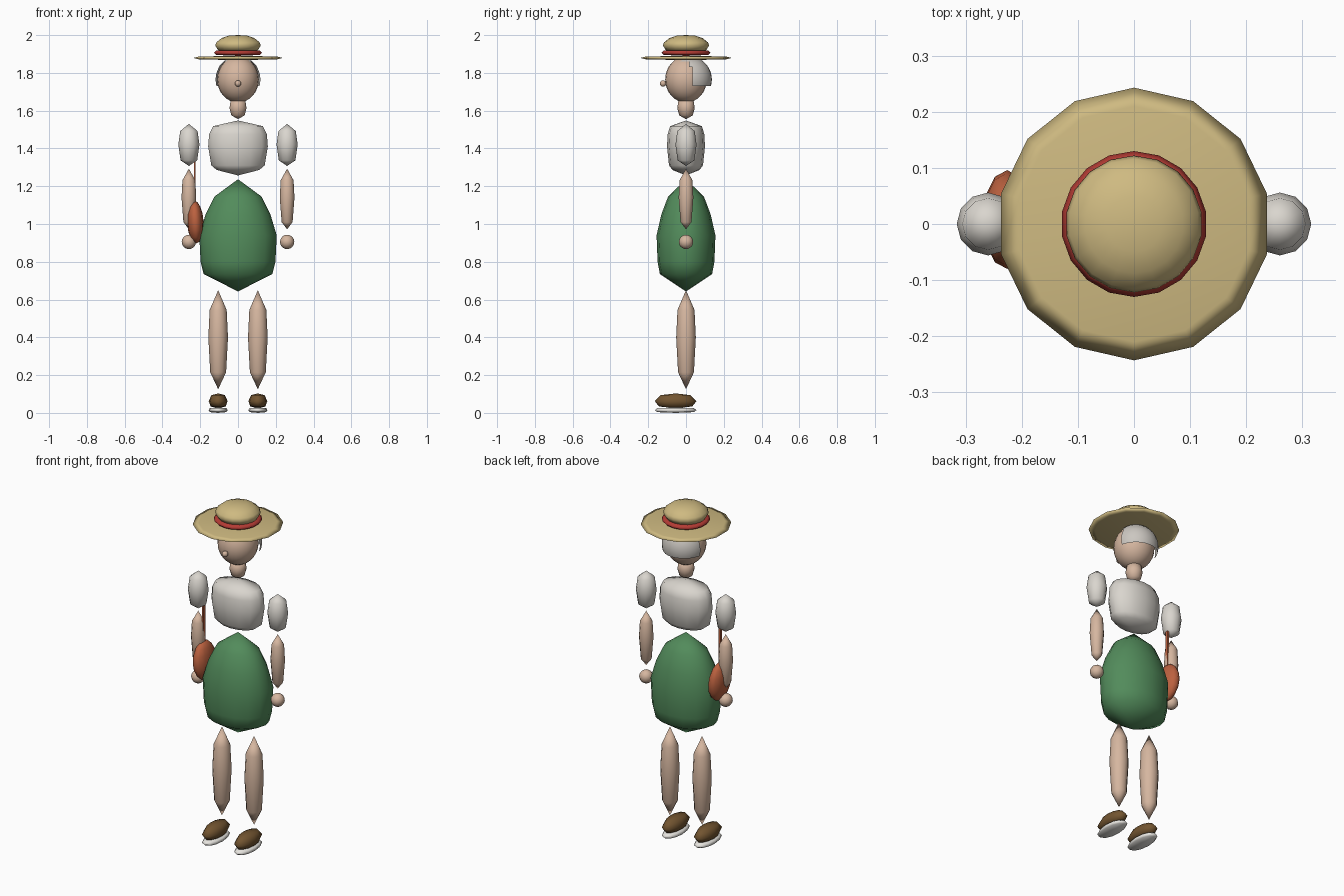
import bpy, bmesh, math
from mathutils import Matrix

if "Cube" in bpy.data.objects:
    bpy.data.objects.remove(bpy.data.objects["Cube"])


def mat(name, r, g, b):
    m = bpy.data.materials.new(name)
    m.diffuse_color = (r, g, b, 1)
    m.use_nodes = True
    m.node_tree.nodes["Principled BSDF"].inputs["Base Color"].default_value = m.diffuse_color
    return m


SKIN = mat("skin", .67, .47, .35)
SHIRT = mat("shirt white", .70, .67, .62)
GREEN = mat("skirt green", .085, .26, .105)
STRAW = mat("straw", .62, .49, .22)
RED = mat("ribbon red", .46, .045, .035)
BAG = mat("bag orange", .50, .12, .05)
SHOE = mat("shoe brown", .17, .09, .03)
SOLE = mat("sole white", .80, .78, .74)
HAIR = mat("hair grey", .60, .57, .53)


def finish(name, bm, material):
    bmesh.ops.recalc_face_normals(bm, faces=bm.faces)
    for f in bm.faces:
        f.smooth = True
    me = bpy.data.meshes.new(name)
    bm.to_mesh(me)
    bm.free()
    me.materials.append(material)
    ob = bpy.data.objects.new(name, me)
    bpy.context.collection.objects.link(ob)
    return ob


def lathe(name, profile, material, x=0, sides=14, depth=1.0, y=0):
    """Turn a (radius, z) profile; depth squashes it in y."""
    bm = bmesh.new()
    rings = []
    for r, z in profile:
        if r == 0:
            rings.append([bm.verts.new((x, y, z))] * sides)
            continue
        ring = []
        for i in range(sides):
            a = math.pi / 2 + 2 * math.pi * i / sides
            ring.append(bm.verts.new((x + r * math.cos(a), y + r * depth * math.sin(a), z)))
        rings.append(ring)
    for lo, hi in zip(rings, rings[1:]):
        for i in range(sides):
            j = (i + 1) % sides
            vs = list(dict.fromkeys((lo[i], lo[j], hi[j], hi[i])))
            if len(vs) > 2:
                bm.faces.new(vs)
    return finish(name, bm, material)


def ball(name, centre, size, material, u=16, v=10, rot=None):
    bm = bmesh.new()
    m = Matrix.Translation(centre) @ (rot or Matrix()) @ Matrix.Diagonal((*size, 1))
    bmesh.ops.create_uvsphere(bm, u_segments=u, v_segments=v, radius=1, matrix=m)
    return finish(name, bm, material)


# Hat
lathe("hat_brim", [(0, 1.89), (.21, 1.887), (.243, 1.879), (.21, 1.871), (0, 1.868)], STRAW)
lathe("hat_band", [(0, 1.922), (.118, 1.918), (.13, 1.907), (.118, 1.895), (0, 1.89)], RED, sides=18)
lathe("hat_crown", [(0, 2.0), (.05, 1.997), (.088, 1.984), (.116, 1.962), (.122, 1.945),
                    (.107, 1.92), (0, 1.905)], STRAW, sides=18)

# Head, nose and neck
ball("head", (0, 0, 1.765), (.11, .11, .122), SKIN, 24, 16)
ball("nose", (0, -.121, 1.744), (.017, .017, .017), SKIN, 10, 8)
lathe("neck", [(0, 1.555), (.036, 1.575), (.046, 1.612), (.041, 1.65), (0, 1.668)], SKIN)

# Hair: ball cut away at the face and nape
bm = bmesh.new()
bmesh.ops.create_uvsphere(bm, u_segments=28, v_segments=18, radius=1,
                          matrix=Matrix.Translation((0, .015, 1.765)) @ Matrix.Diagonal((.121, .122, .123, 1)))
for co, no in (((0, 0, 1.73), (0, 0, 1)), ((0, 0, 1.83), (0, 0, 1)), ((0, 0, 1.86), (0, 0, 1)),
               ((0, .035, 0), (0, 1, 0)), ((0, .015, 0), (0, 1, 0)), ((0, -.035, 0), (0, 1, 0))):
    bmesh.ops.bisect_plane(bm, geom=bm.verts[:] + bm.edges[:] + bm.faces[:], plane_co=co, plane_no=no)
cut = []
for f in bm.faces:
    c = f.calc_center_median()
    edge = .035 if c.z < 1.83 else (.015 if c.z < 1.86 else -.035)
    if c.z < 1.73 or c.y < edge:
        cut.append(f)
bmesh.ops.delete(bm, geom=cut, context='FACES')
finish("hair", bm, HAIR)

# Blouse and skirt
lathe("blouse", [(0, 1.548), (.135, 1.518), (.157, 1.475), (.162, 1.41), (.145, 1.31), (.115, 1.286), (0, 1.257)],
      SHIRT, depth=.62)
lathe("skirt", [(0, 1.237), (.125, 1.145), (.172, 1.05), (.205, .94), (.198, .80), (.182, .735), (0, .643)],
      GREEN, sides=16, depth=.76)

# Arms, legs and shoes on both sides
for side, s in (("left", 1), ("right", -1)):
    lathe(side + "_sleeve", [(0, 1.53), (.046, 1.492), (.056, 1.42), (.044, 1.337), (0, 1.307)],
          SHIRT, x=.26 * s, sides=12)
    lathe(side + "_forearm", [(0, 1.293), (.034, 1.232), (.039, 1.14), (.029, 1.01), (0, .972)],
          SKIN, x=.26 * s, sides=12)
    ball(side + "_hand", (.26 * s, 0, .905), (.038, .038, .038), SKIN, 12, 8)
    lathe(side + "_leg", [(0, .65), (.045, .545), (.052, .40), (.042, .215), (0, .125)],
          SKIN, x=.105 * s, sides=12)
    lathe(side + "_shoe", [(0, .103), (.036, .094), (.05, .062), (.04, .034), (0, .024)],
          SHOE, x=.105 * s, sides=12, depth=2.2, y=-.055)
    lathe(side + "_sole", [(0, .028), (.044, .026), (.05, .014), (.044, .004), (0, 0)],
          SOLE, x=.105 * s, sides=12, depth=2.2, y=-.055)

# Shoulder bag hanging by the right arm
ball("bag", (-.226, .008, 1.01), (.044, .088, .113), BAG, 12, 8, Matrix.Rotation(math.radians(-3), 4, 'Y'))
bm = bmesh.new()
bmesh.ops.create_cube(bm, size=1, matrix=Matrix.Translation((-.229, .005, 1.25)) @ Matrix.Diagonal((.01, .018, .34, 1)))
strap = finish("bag_strap", bm, BAG)
for p in strap.data.polygons:
    p.use_smooth = False
